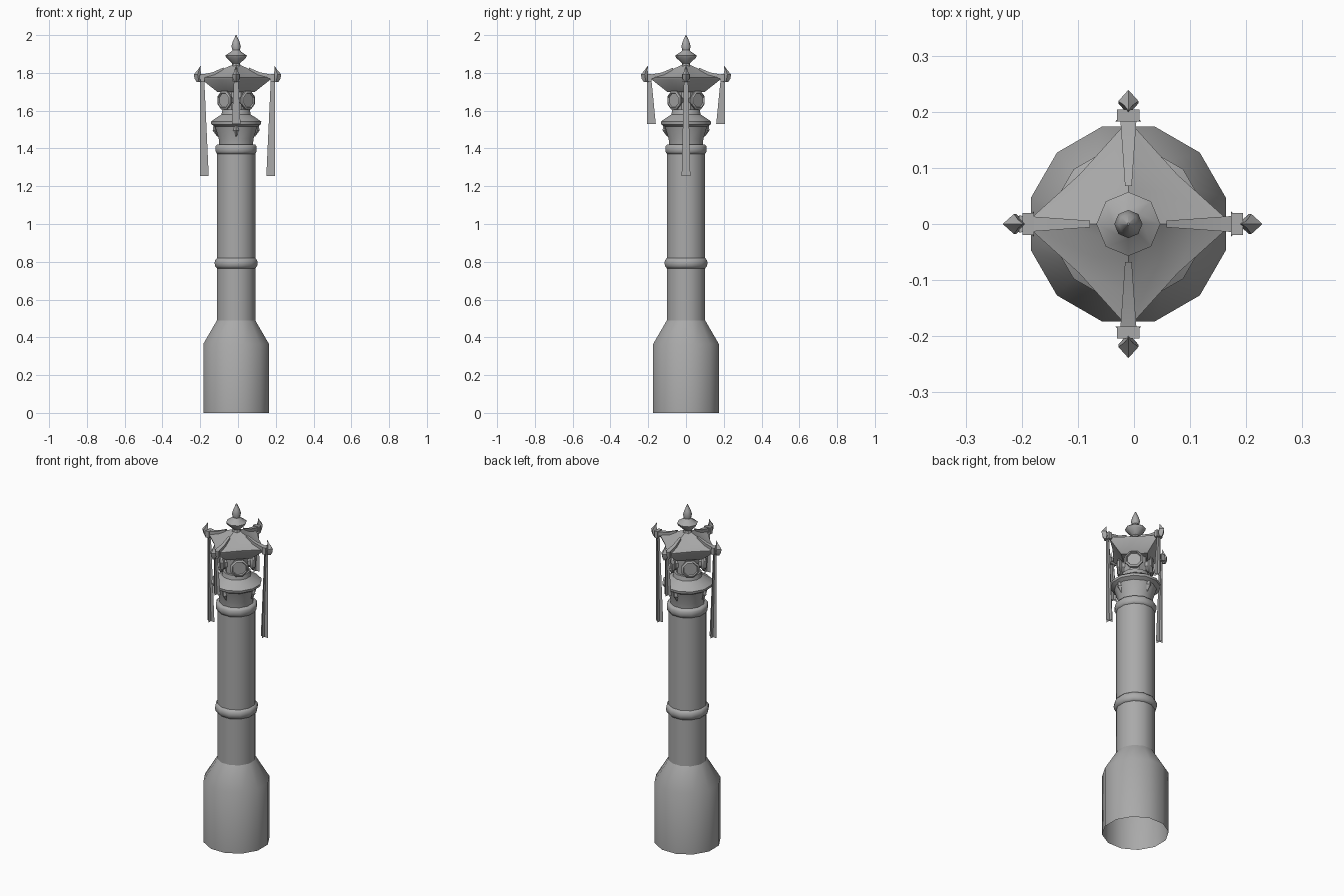
import bpy, bmesh
from math import sin, cos, pi, radians
from mathutils import Matrix, Vector

cube = bpy.data.objects.get("Cube")
if cube:
    bpy.data.objects.remove(cube)

stone = bpy.data.materials.new("grey stone")
stone.use_nodes = True
grey = (0.4, 0.4, 0.4, 1)
stone.diffuse_color = grey
stone.node_tree.nodes["Principled BSDF"].inputs["Base Color"].default_value = grey
AXIS = Matrix.Translation((-0.01, 0, 0))


def finish(name, bm, place=Matrix(), angle=35):
    """Turn a bmesh into a shaded object standing on the pillar axis."""
    bmesh.ops.recalc_face_normals(bm, faces=bm.faces)
    bm.transform(AXIS @ place)
    mesh = bpy.data.meshes.new(name)
    bm.to_mesh(mesh)
    bm.free()
    mesh.materials.append(stone)
    ob = bpy.data.objects.new(name, mesh)
    bpy.context.collection.objects.link(ob)
    bpy.ops.object.select_all(action='DESELECT')
    ob.select_set(True)
    bpy.context.view_layer.objects.active = ob
    bpy.ops.object.shade_smooth_by_angle(angle=radians(angle))
    return ob


def loft(bm, rings, cap_start=True, cap_end=True):
    """Bridge rings of equal length into a tube."""
    loops = [[bm.verts.new(p) for p in ring] for ring in rings]
    for a, b in zip(loops, loops[1:]):
        for i in range(len(a)):
            j = (i + 1) % len(a)
            bm.faces.new((a[i], a[j], b[j], b[i]))
    if cap_start:
        bm.faces.new(loops[0][::-1])
    if cap_end:
        bm.faces.new(loops[-1])


def lathe(name, profile, sides=12, turn=0.5, odd=1.0, place=Matrix(), angle=35, open_base=False):
    """Spin (radius, height) points; odd scales every second corner."""
    bm = bmesh.new()
    rings = []
    for r, z in profile:
        ring = []
        for i in range(sides):
            a = 2 * pi * (i + turn) / sides
            k = r * (odd if i % 2 else 1)
            ring.append((k * cos(a), k * sin(a), z))
        rings.append(ring)
    loft(bm, rings, not open_base)
    return finish(name, bm, place, angle)


# Pillar
lathe("pedestal", [(.18, 0), (.18, .365), (.105, .49)], open_base=True)
lathe("shaft", [(.105, .48), (.105, 1.39)])
lathe("middle_ring", [(.105, .765), (.115, .777), (.118, .793), (.115, .808), (.105, .82)], angle=60)
lathe("top_ring", [(.104, 1.37), (.113, 1.385), (.113, 1.41), (.105, 1.42), (.09, 1.422)], angle=60)

# Flared neck with its small round roof
lathe("neck", [(.092, 1.41), (.095, 1.45), (.115, 1.515), (.136, 1.528), (.138, 1.542),
               (.115, 1.558), (.08, 1.58), (.075, 1.605)])
lathe("lantern_core", [(.065, 1.59), (.065, 1.72)], 8)

# Square roof with sagging eaves
lathe("roof", [(.1, 1.70), (.182, 1.765), (.185, 1.775), (.125, 1.79), (.06, 1.825), (.03, 1.838)],
      8, 0, 0.67, angle=30)

# Finial
lathe("finial_bulb", [(.028, 1.825), (.02, 1.85), (.052, 1.88), (.057, 1.892), (.027, 1.912), (.02, 1.92)],
      8, 0)
lathe("finial_spike", [(.018, 1.915), (.025, 1.94), (.018, 1.965), (.002, 2.0)], 8, 0, angle=60)

# Four round lamps on the diagonals
for i in range(4):
    spin = Matrix.Rotation(pi / 4 + i * pi / 2, 4, 'Z')
    outward = Matrix.Translation((0, 0, 1.655)) @ spin @ Matrix.Rotation(pi / 2, 4, 'Y')
    lathe(f"lamp_{i + 1}", [(.03, .04), (.036, .07), (.052, .082), (.052, .092), (.042, .098), (.038, .09)],
          8, place=outward)


def section(r, z, half_w, half_h):
    return [(r, -half_w, z - half_h), (r, half_w, z - half_h),
            (r, half_w, z + half_h), (r, -half_w, z + half_h)]


def diamond(r, z, half_w, half_r):
    return [(r - half_r, 0, z), (r, -half_w, z), (r + half_r, 0, z), (r, half_w, z)]


# Roof corners: ridge beam, collar, curled horn, ribbon and neck drop
for i, side in enumerate(("left", "back", "right", "front")):
    spin = Matrix.Rotation(i * pi / 2, 4, 'Z')
    shift = Matrix.Translation((-.015 if side == "right" else 0, 0, 0))

    bm = bmesh.new()
    loft(bm, [section(.068, 1.82, .006, .008), section(.125, 1.793, .010, .010),
              section(.195, 1.777, .015, .012)])
    finish(f"{side}_ridge", bm, spin)

    bm = bmesh.new()
    loft(bm, [section(.183, 1.775, .02, .02), section(.204, 1.775, .02, .02)])
    finish(f"{side}_collar", bm, spin @ shift)

    bm = bmesh.new()
    loft(bm, [diamond(.212, 1.752, .008, .012), diamond(.215, 1.77, .018, .02),
              diamond(.219, 1.792, .018, .02), diamond(.212, 1.812, .008, .009),
              diamond(.203, 1.836, .001, .001)])
    finish(f"{side}_horn", bm, spin @ shift)

    # Ribbon: two crossed cards that widen downwards
    low = 1.255 if side in ("left", "right") else 1.53
    bm = bmesh.new()
    outer, top, wide, thin = .206, 1.775, .046, .022
    cards = [[(outer - thin, 0, top), (outer, 0, top), (outer, 0, low), (outer - wide, 0, low)],
             [(outer - thin / 2, -thin / 2, top), (outer - thin / 2, thin / 2, top),
              (outer - wide / 2, wide / 2, low), (outer - wide / 2, -wide / 2, low)]]
    for card in cards:
        bm.faces.new([bm.verts.new(p) for p in card])
    finish(f"{side}_ribbon", bm, spin @ shift)

    bm = bmesh.new()
    loft(bm, [diamond(.098, 1.462, .002, .002), diamond(.112, 1.495, .016, .012),
              diamond(.114, 1.525, .006, .006)])
    finish(f"{side}_neck_drop", bm, spin)
